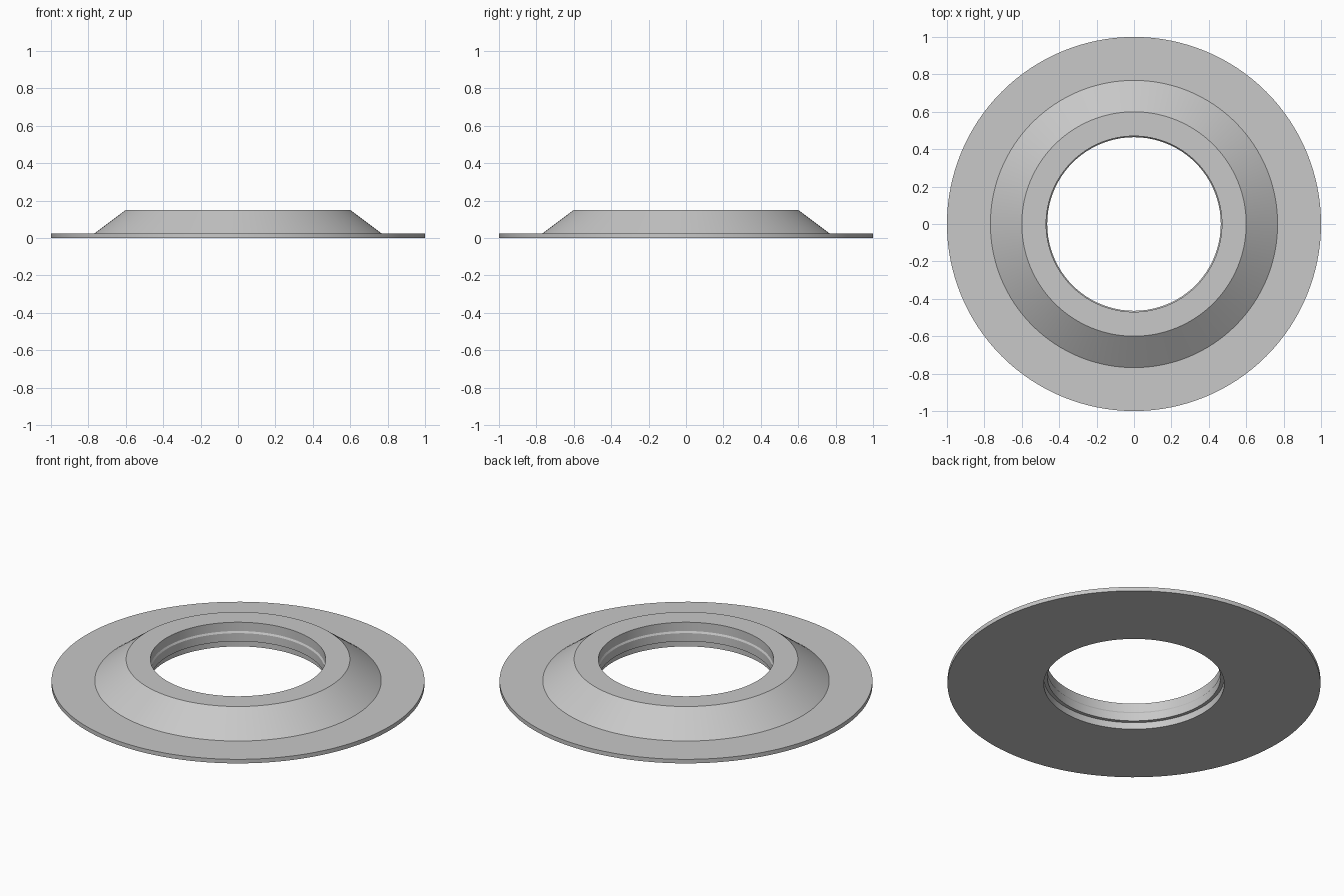
import bpy
import bmesh
import math

cube = bpy.data.objects.get("Cube")
if cube:
    bpy.data.objects.remove(cube, do_unlink=True)

# Plain grey material
grey = bpy.data.materials.new("light_grey")
grey.use_nodes = True
color = (0.58, 0.58, 0.58, 1.0)
grey.diffuse_color = color
grey.node_tree.nodes["Principled BSDF"].inputs["Base Color"].default_value = color

# Closed cross-section (radius, height): flange, sloped collar, stepped bore
profile = [
    (1.0, 0.0), (1.0, 0.024), (0.768, 0.024), (0.6, 0.15),
    (0.47, 0.15), (0.47, 0.098), (0.464, 0.088),
    (0.464, 0.04), (0.484, 0.04), (0.484, 0.0),
]
SEGMENTS = 128


def lathe(name, points, material):
    """Revolve a closed cross-section around z."""
    bm = bmesh.new()
    rings = []
    for i in range(SEGMENTS):
        a = 2 * math.pi * i / SEGMENTS
        rings.append([bm.verts.new((r * math.cos(a), r * math.sin(a), z))
                      for r, z in points])
    for i, ring in enumerate(rings):
        following = rings[(i + 1) % SEGMENTS]
        for j in range(len(points)):
            k = (j + 1) % len(points)
            bm.faces.new((ring[j], following[j], following[k], ring[k]))
    bmesh.ops.recalc_face_normals(bm, faces=bm.faces)
    mesh = bpy.data.meshes.new(name)
    bm.to_mesh(mesh)
    bm.free()
    mesh.materials.append(material)
    obj = bpy.data.objects.new(name, mesh)
    bpy.context.collection.objects.link(obj)
    return obj


# Flanged ring, smooth around with crisp profile edges
ring = lathe("flanged_ring", profile, grey)
bpy.ops.object.select_all(action="DESELECT")
ring.select_set(True)
bpy.context.view_layer.objects.active = ring
bpy.ops.object.shade_smooth_by_angle(angle=math.radians(25))
